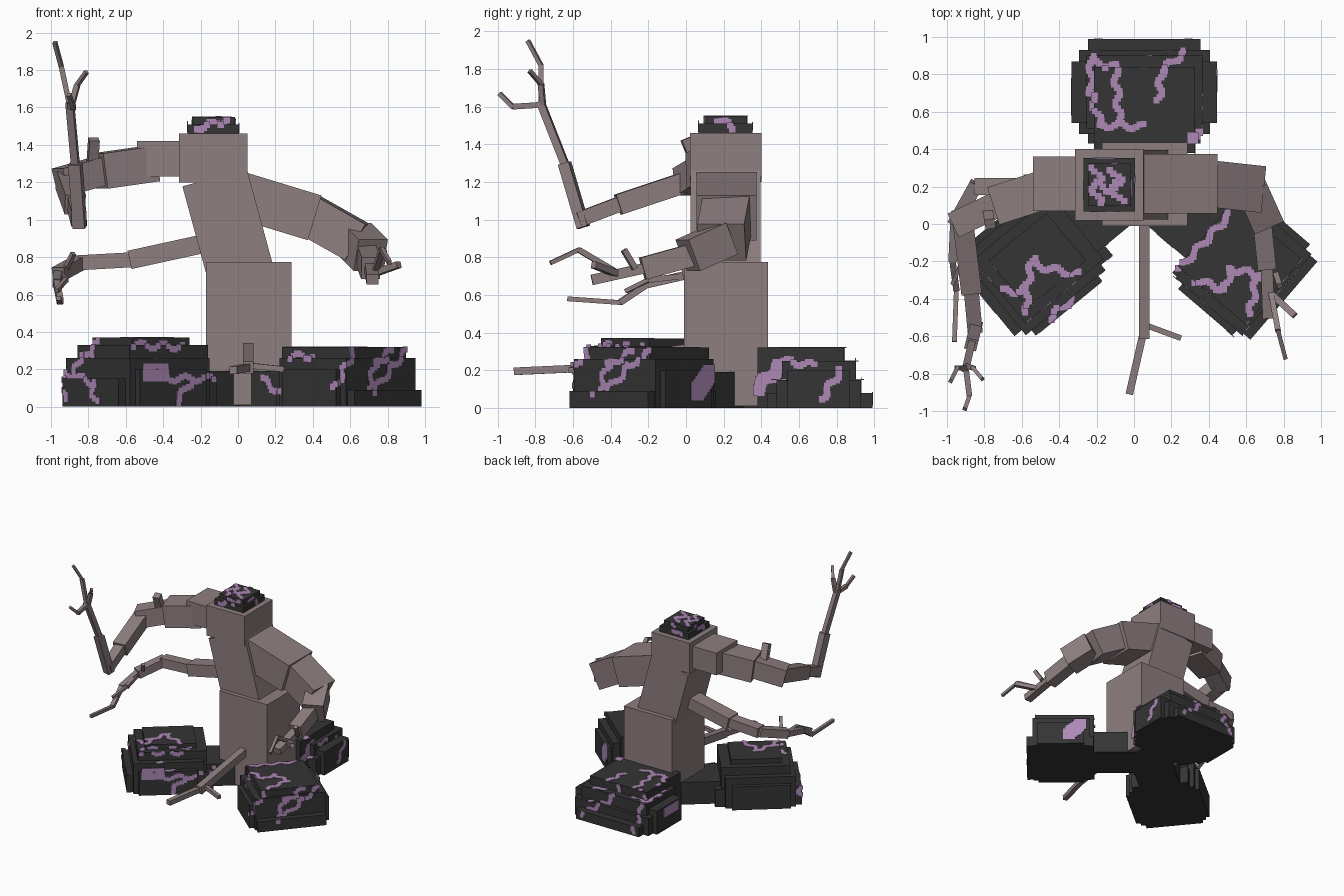
import bpy, bmesh, random
from math import radians, sin
from mathutils import Vector, Matrix
from mathutils.bvhtree import BVHTree

if "Cube" in bpy.data.objects:
    bpy.data.objects.remove(bpy.data.objects["Cube"])
random.seed(4)


def material(name, *rgb):
    mat = bpy.data.materials.new(name)
    mat.use_nodes = True
    mat.diffuse_color = (*rgb, 1)
    mat.node_tree.nodes["Principled BSDF"].inputs["Base Color"].default_value = (*rgb, 1)
    return mat


WOOD = material("mauve wood", .27, .21, .215)
DARK = material("dark stone", .035, .035, .035)
PURPLE = material("purple vein", .42, .25, .47)


def finish(bm, name, mat):
    mesh = bpy.data.meshes.new(name)
    bm.to_mesh(mesh)
    bm.free()
    mesh.materials.append(mat)
    part = bpy.data.objects.new(name, mesh)
    bpy.context.collection.objects.link(part)


def add_box(bm, low, high, frame=Matrix()):
    low, high = Vector(low), Vector(high)
    place = Matrix.Translation((low + high) / 2) @ Matrix.Diagonal((*(high - low), 1))
    bmesh.ops.create_cube(bm, size=1, matrix=frame @ place)


def axes_frame(along, side, up, origin):
    frame = Matrix((along, side, up)).transposed().to_4x4()
    frame.translation = origin
    return frame


def block(name, low, high):
    bm = bmesh.new()
    add_box(bm, low, high)
    finish(bm, name, WOOD)


def limb(name, start, *joints):
    """Chain of boxes; each joint gives its end point, width and depth."""
    bm = bmesh.new()
    start, overlap = Vector(start), 0
    for end, width, depth in joints:
        end = Vector(end)
        along = (end - start).normalized()
        side = along.cross(Vector((0, 0, 1))).normalized()
        add_box(bm, (-overlap, -width / 2, -depth / 2),
                ((end - start).length, width / 2, depth / 2),
                axes_frame(along, side, side.cross(along), start))
        start, overlap = end, width / 5
    finish(bm, name, WOOD)


def twig(name, thickness, start, *points):
    """Thin jointed finger that narrows toward its tip."""
    joints = []
    for point in points:
        joints.append((point, thickness, thickness))
        thickness *= .75
    limb(name, start, *joints)


# Trunk
block("trunk_base", (-.17, -.01, .01), (.285, .435, .775))
limb("trunk_middle", (.045, .21, .6), ((-.125, .21, 1.225), .37, .357))
block("trunk_top", (-.315, .02, 1.2), (.05, .4, 1.46))

# Left arm
limb("left_upper_arm", (-.05, .215, 1.15),
     ((.41, .215, 1.01), .32, .25), ((.64, .19, .88), .25, .22))
limb("left_elbow", (.62, .21, .9), ((.71, .01, .81), .17, .18))
limb("left_forearm", (.68, .06, .82),
     ((.71, -.23, .74), .1, .12), ((.72, -.5, .68), .065, .055))
twig("left_long_finger", .03, (.73, -.35, .71), (.77, -.57, .84), (.81, -.72, .77))
twig("left_short_finger", .035, (.72, -.36, .71), (.86, -.49, .76))
twig("left_thumb", .03, (.76, -.27, .74), (.78, -.33, .84))

# Raised right arm
limb("raised_upper_arm", (-.25, .215, 1.325), ((-.54, .215, 1.325), .29, .19))
limb("raised_elbow", (-.46, .19, 1.3),
     ((-.74, .1, 1.26), .21, .19), ((-.95, 0, 1.2), .14, .15))
limb("raised_forearm", (-.92, .06, 1.22),
     ((-.87, -.36, 1.08), .11, .11), ((-.85, -.57, 1), .08, .08))
limb("raised_wrist", (-.845, -.545, .96),
     ((-.87, -.645, 1.3), .065, .06), ((-.9, -.775, 1.63), .04, .04))
twig("raised_stub", .055, (-.78, .06, 1.28), (-.77, 0, 1.43))
twig("raised_outer_finger", .028, (-.9, -.77, 1.61), (-.945, -.77, 1.82), (-.98, -.84, 1.95))
twig("raised_inner_finger", .028, (-.89, -.76, 1.61), (-.86, -.77, 1.72), (-.81, -.83, 1.79))
twig("raised_front_finger", .03, (-.9, -.76, 1.61), (-.88, -.92, 1.6), (-.905, -.99, 1.67))

# Lower right arm
limb("lower_arm", (-.1, .2, .89),
     ((-.58, .2, .785), .13, .1), ((-.85, .2, .77), .09, .08), ((-.96, 0, .71), .075, .07))
twig("lower_long_finger", .045, (-.96, .02, .71),
     (-.97, -.2, .66), (-.95, -.35, .56), (-.96, -.63, .58))
twig("lower_short_finger", .03, (-.95, -.02, .7), (-.92, -.2, .68), (-.97, -.32, .62))
twig("lower_thumb", .025, (-.92, .02, .74), (-.88, -.03, .82))

# Branch low on the trunk
limb("trunk_branch", (.055, .02, .31), ((.055, -.61, .21), .055, .065))
twig("branch_tip", .04, (.05, -.58, .21), (-.025, -.91, .195))
twig("branch_side", .03, (.06, -.54, .22), (.25, -.61, .2))

# Stepped stone roots: each layer is near end, far end, half width, height
stone = []


def stone_steps(name, frame, shift, layers):
    bm = bmesh.new()
    for near, far, half, height in layers:
        add_box(bm, (near, shift - half, 0), (far, shift + half, height), frame)
    stone.append(BVHTree.FromBMesh(bm))
    finish(bm, name, DARK)


def root(name, angle, shift, *layers):
    frame = Matrix.Translation((.055, .21, 0)) @ Matrix.Rotation(radians(angle), 4, "Z")
    neck = (0, .5, .17, .19)
    stone_steps(name, frame, shift, [neck, *layers])


root("left_root", -40.6, .015, (.42, .97, .275, .09), (.5, .88, .32, .2),
     (.45, .92, .285, .26), (.42, .9, .23, .32))
root("right_root", -140.6, -.05, (.37, 1.05, .235, .15), (.5, .96, .305, .2),
     (.45, 1, .27, .26), (.42, .96, .22, .33), (.5, .9, .165, .37))
root("back_root", 90, 0, (.22, .78, .3, .08), (.33, .66, .388, .2),
     (.27, .72, .35, .15), (.3, .69, .31, .25), (.17, .63, .27, .32))

# Stepped cap on the trunk
stone_steps("cap", Matrix.Translation((-.13, .21, 1.46)), 0,
            [(-.14, .135, .143, .05), (-.115, .115, .113, .09)])


# Veins: small plates laid along wavy lines projected onto the stone
VIEWS = {"front": Vector((0, 1, 0)), "back": Vector((0, -1, 0)), "left": Vector((-1, 0, 0)),
         "right": Vector((1, 0, 0)), "top": Vector((0, 0, -1))}


def lay_plate(bm, aim, spot, width):
    u, v = spot
    flat = (u, v, 0) if aim.z else (u, 0, v) if aim.y else (0, u, v)
    hits = [tree.ray_cast(Vector(flat) - aim * 3, aim) for tree in stone]
    hits = [hit for hit in hits if hit[0] is not None]
    if hits:
        place, normal = min(hits, key=lambda hit: hit[3])[:2]
        guide = Vector((1, 0, 0)) if abs(normal.z) > .5 else Vector((0, 0, 1))
        side = guide.cross(normal).normalized()
        half = width / 2
        add_box(bm, (-half, -half, -.002), (half, half, .003),
                axes_frame(side, normal.cross(side), normal, place))


def veins(view, *lines, width=.034, wave=.015):
    bm = bmesh.new()
    for u0, v0, u1, v1 in lines:
        start, end = Vector((u0, v0)), Vector((u1, v1))
        length = (end - start).length
        across = (end - start).normalized().orthogonal()
        phase = random.uniform(0, 6)
        steps = int(length / .02) + 1
        for i in range(steps + 1):
            bend = wave * sin(phase + i)
            lay_plate(bm, VIEWS[view], start.lerp(end, i / steps) + across * bend, width)
    finish(bm, view + "_veins", PURPLE)


veins("top", (-.23, .9, -.23, .7), (-.23, .7, -.18, .53), (-.18, .53, .05, .52),
      (-.22, .86, -.1, .84), (-.1, .84, -.08, .56), (.13, .66, .15, .82), (.15, .82, .27, .92))
veins("top", (.51, .05, .24, -.24), (.33, -.3, .48, -.35), (.48, -.35, .52, -.24),
      (.52, -.24, .66, -.27), (.66, -.27, .62, -.48))
veins("top", (-.7, -.36, -.58, -.36), (-.58, -.36, -.54, -.18), (-.54, -.22, -.3, -.27),
      (-.58, -.36, -.57, -.47), (-.45, -.5, -.33, -.4))
veins("top", (-.2, .3, -.2, .11), (-.1, .29, -.08, .12), (-.2, .2, -.1, .2), wave=.03)
veins("top", (.33, .46, .33, .5), width=.06)
veins("front", (.9, .3, .83, .22), (.83, .22, .72, .08), (.62, .3, .52, .1),
      (.28, .27, .4, .27), (.13, .15, .22, .08), (-.22, 1.49, -.06, 1.53))
veins("front", (-.74, .34, -.83, .27), (-.92, .18, -.78, .13), (-.78, .13, -.76, .03),
      (-.38, .15, -.13, .15), (-.25, .14, -.33, .03), (-.56, .33, -.3, .32))
veins("front", (-.47, .185, -.41, .185), width=.1, wave=0)
veins("left", (-.28, .3, -.41, .23), (-.41, .23, -.46, .1), (.5, .25, .68, .23),
      (.72, .05, .82, .2), (.17, 1.53, .25, 1.49))
veins("left", (.06, .09, .12, .18), width=.1, wave=0)
veins("left", (.35, .08, .5, .22), width=.06)
veins("back", (.3, .05, .08, .2), (.08, .2, .05, .3), (-.2, .28, -.2, .03),
      (-.2, 1.48, -.1, 1.53))
veins("right", (-.3, .3, -.22, .16), (-.22, .16, -.25, .04), (.15, 1.48, .22, 1.53))
veins("right", (.62, .15, .74, .15), width=.08, wave=0)
